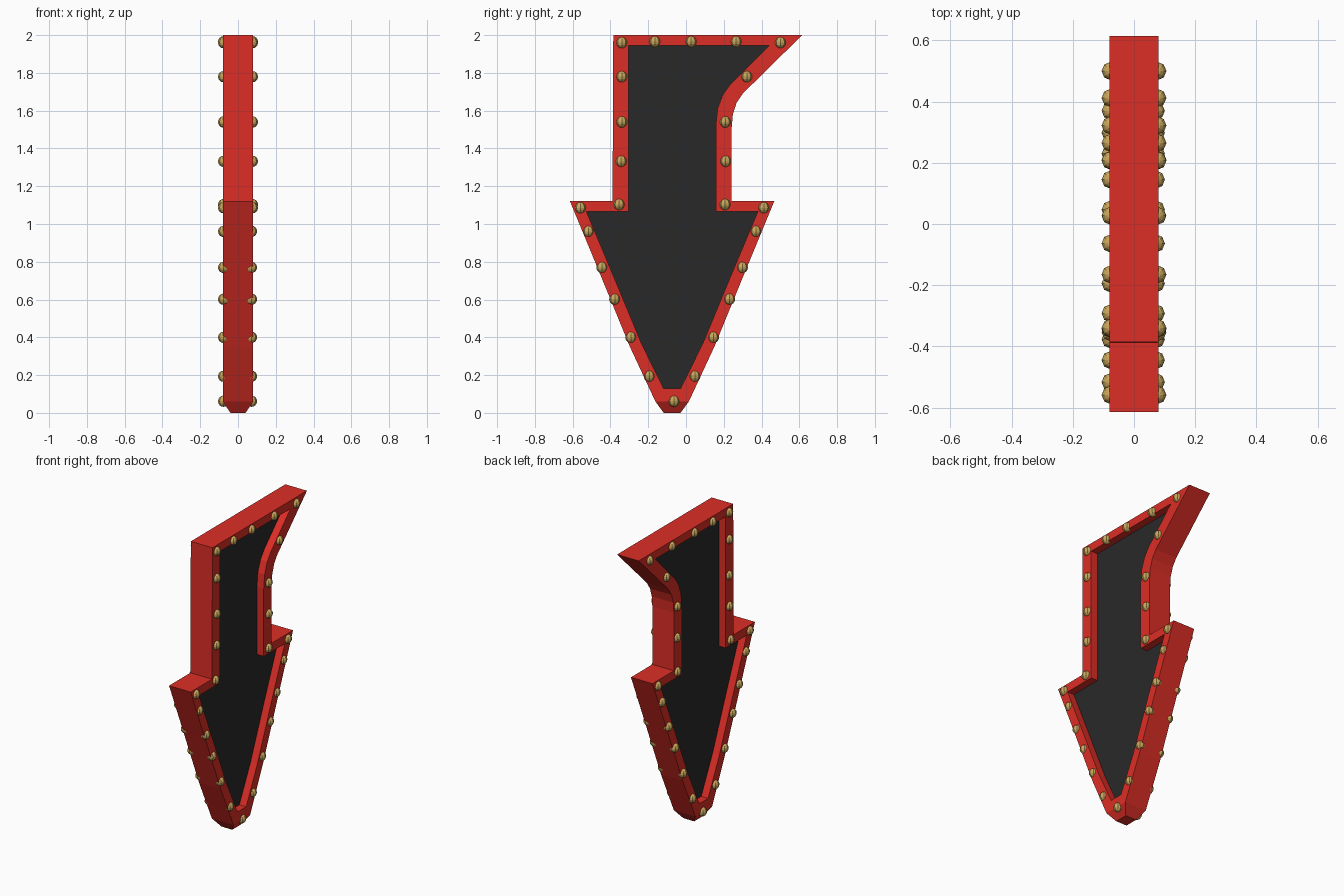
import bpy, bmesh
from mathutils import Vector

if "Cube" in bpy.data.objects:
    bpy.data.objects.remove(bpy.data.objects["Cube"])

AXIS = -0.0735      # mirror line (y) of the arrow
HALF = 0.08         # half thickness of the frame
PANEL = 0.03        # half thickness of the dark panel


def material(name, rgb):
    m = bpy.data.materials.new(name)
    m.diffuse_color = (*rgb, 1)
    m.use_nodes = True
    m.node_tree.nodes["Principled BSDF"].inputs["Base Color"].default_value = m.diffuse_color
    return m


def finish(bm, name, mat):
    bmesh.ops.recalc_face_normals(bm, faces=bm.faces)
    me = bpy.data.meshes.new(name)
    bm.to_mesh(me)
    bm.free()
    me.materials.append(mat)
    ob = bpy.data.objects.new(name, me)
    bpy.context.collection.objects.link(ob)
    return ob


def flip(pts):
    return [(2 * AXIS - y, z) for y, z in reversed(pts)]


red = material("red_paint", (0.72, 0.027, 0.019))
dark = material("dark_panel", (0.022, 0.022, 0.022))
brass = material("brass", (0.60, 0.40, 0.11))

# Outlines as (y, z): slanted top and curved neck, then the symmetric arrow head
head_out = [(0.242, 1.122), (0.468, 1.122), (0.31, 0.74), (0.15, 0.35), (0.015, 0.06)]
head_in = [(0.158, 1.065), (0.38, 1.065), (0.235, 0.72), (0.09, 0.37), (-0.028, 0.13)]
outer = [(-0.385, 2.0), (0.615, 2.0), (0.30, 1.69), (0.267, 1.64), (0.248, 1.58),
         (0.242, 1.51)] + head_out + flip(head_out)
inner = [(-0.305, 1.945), (0.44, 1.945), (0.235, 1.74), (0.195, 1.685), (0.167, 1.61),
         (0.158, 1.52)] + head_in + flip(head_in)

# Frame: closed band between the outlines
bm = bmesh.new()
n = len(outer)
loops = [[bm.verts.new((x, y, z)) for y, z in pts]
         for x, pts in ((HALF, outer), (HALF, inner), (-HALF, inner), (-HALF, outer))]
tip = None
for k in range(4):
    a, b = loops[k], loops[(k + 1) % 4]
    for i in range(n):
        j = (i + 1) % n
        f = bm.faces.new((a[i], a[j], b[j], b[i]))
        if k == 3 and i == 10:
            tip = f
# Tapered foot at the point of the arrow
foot = bmesh.ops.extrude_discrete_faces(bm, faces=[tip])["faces"][0]
for v in foot.verts:
    v.co = Vector((v.co.x * 0.5, AXIS + (v.co.y - AXIS) * 0.5, 0))
finish(bm, "arrow_frame", red)

# Recessed panel
bm = bmesh.new()
face = bm.faces.new([bm.verts.new((-PANEL, y, z)) for y, z in inner])
ext = bmesh.ops.extrude_face_region(bm, geom=[face], use_keep_orig=True)["geom"]
for v in ext:
    if isinstance(v, bmesh.types.BMVert):
        v.co.x = PANEL
bmesh.ops.triangulate(bm, faces=[f for f in bm.faces if len(f.verts) > 4])
finish(bm, "arrow_panel", dark)

# Bulbs around both faces of the frame
sides = [(0.207, 1.103), (0.412, 1.086), (0.37, 0.961), (0.298, 0.77),
         (0.23, 0.602), (0.145, 0.4), (0.047, 0.194)]
bulbs = [(-0.34, 1.96), (-0.165, 1.965), (0.027, 1.965), (0.265, 1.965), (0.50, 1.96),
         (0.322, 1.78), (0.208, 1.54), (0.21, 1.332), (AXIS + 0.01, 0.062),
         (-0.34, 1.78), (-0.34, 1.54), (-0.343, 1.332)] + sides + flip(sides)
bm = bmesh.new()
for y, z in bulbs:
    for x in (-0.076, 0.076 if z > 1 else 0.071):
        vs = bmesh.ops.create_uvsphere(bm, u_segments=8, v_segments=8, radius=0.03)["verts"]
        for v in vs:
            v.co = Vector((v.co.x + x, v.co.y + y, v.co.z + z))
finish(bm, "bulbs", brass)
